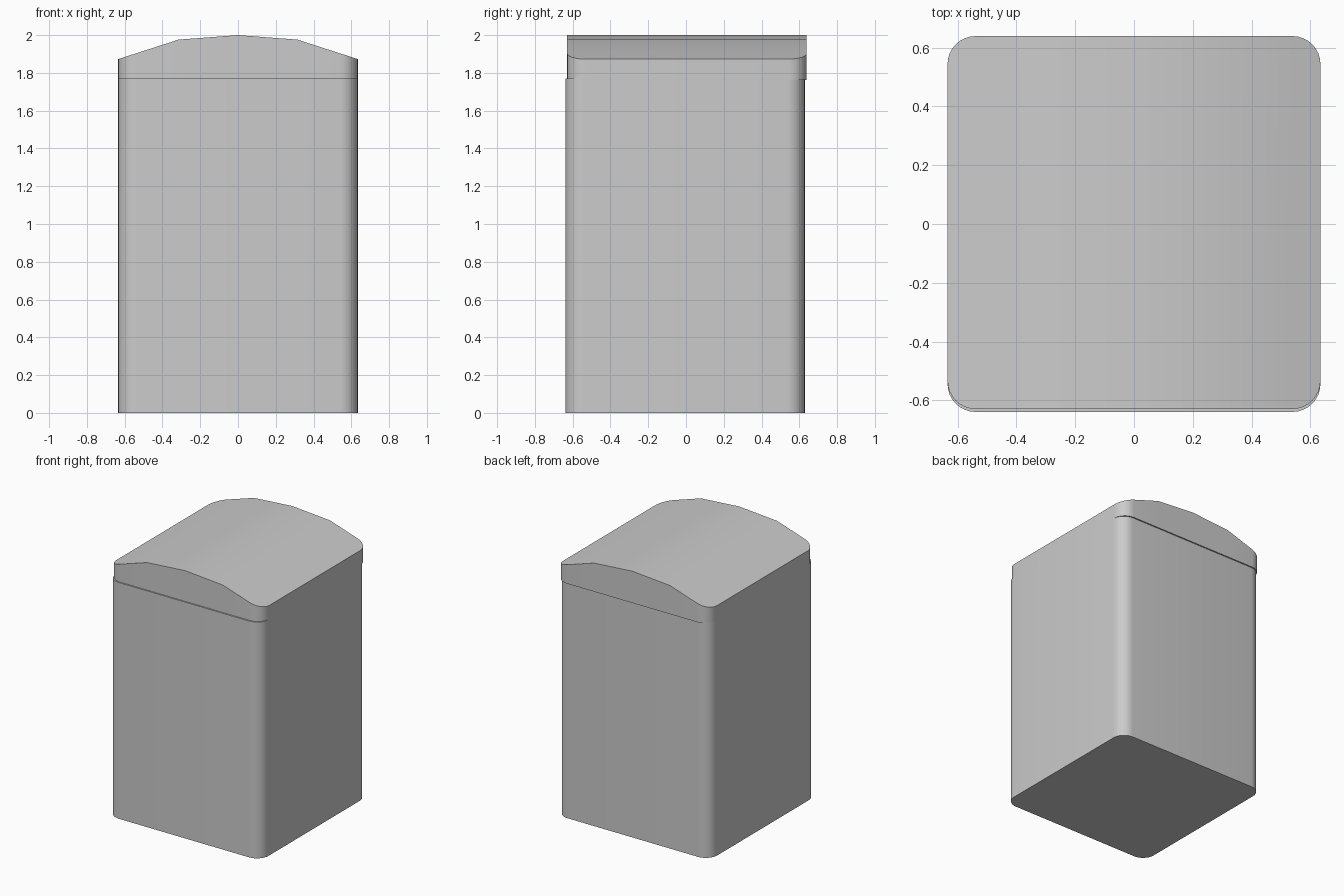
import bpy, bmesh, math

if "Cube" in bpy.data.objects:
    bpy.data.objects.remove(bpy.data.objects["Cube"])

HALF = 0.634
RADIUS = 0.095
SEGMENTS = 8
# Right half of the lid's arched profile: (x, z)
ARCH = [(0.0, 2.0), (0.315, 1.976), (HALF, 1.873)]


def arch_height(x):
    x = min(abs(x), HALF)
    for (x0, z0), (x1, z1) in zip(ARCH, ARCH[1:]):
        if x <= x1:
            return z0 + (z1 - z0) * (x - x0) / (x1 - x0)
    return ARCH[-1][1]


def rounded_block(name, y_shift, z0, z1, arched=False):
    bm = bmesh.new()
    c = HALF - RADIUS
    ring = []
    for i, (sx, sy) in enumerate([(1, 1), (-1, 1), (-1, -1), (1, -1)]):
        for k in range(SEGMENTS + 1):
            a = math.pi / 2 * (i + k / SEGMENTS)
            ring.append(bm.verts.new((sx * c + RADIUS * math.cos(a),
                                      sy * c + RADIUS * math.sin(a) + y_shift, z0)))
    base = bm.faces.new(ring)
    top = bmesh.ops.extrude_face_region(bm, geom=[base], use_keep_orig=True)
    for v in top["geom"]:
        if isinstance(v, bmesh.types.BMVert):
            v.co.z = z1
    if arched:
        # Cut across the width, then lift the top onto the arch
        for x in (-ARCH[1][0], 0, ARCH[1][0]):
            bmesh.ops.bisect_plane(bm, geom=bm.verts[:] + bm.edges[:] + bm.faces[:],
                                   plane_co=(x, 0, 0), plane_no=(1, 0, 0))
        for v in bm.verts:
            if v.co.z > (z0 + z1) / 2:
                v.co.z = arch_height(v.co.x)
    bmesh.ops.recalc_face_normals(bm, faces=bm.faces[:])
    mesh = bpy.data.meshes.new(name)
    bm.to_mesh(mesh)
    bm.free()
    obj = bpy.data.objects.new(name, mesh)
    bpy.context.collection.objects.link(obj)
    bpy.ops.object.select_all(action='DESELECT')
    obj.select_set(True)
    bpy.context.view_layer.objects.active = obj
    bpy.ops.object.shade_smooth_by_angle(angle=math.radians(30))
    return obj


# Bin body, sitting slightly forward
rounded_block("body", -0.005, 0.0, 1.77)
# Arched lid, overhanging slightly at the back
rounded_block("lid", 0.005, 1.762, 1.9, arched=True)
